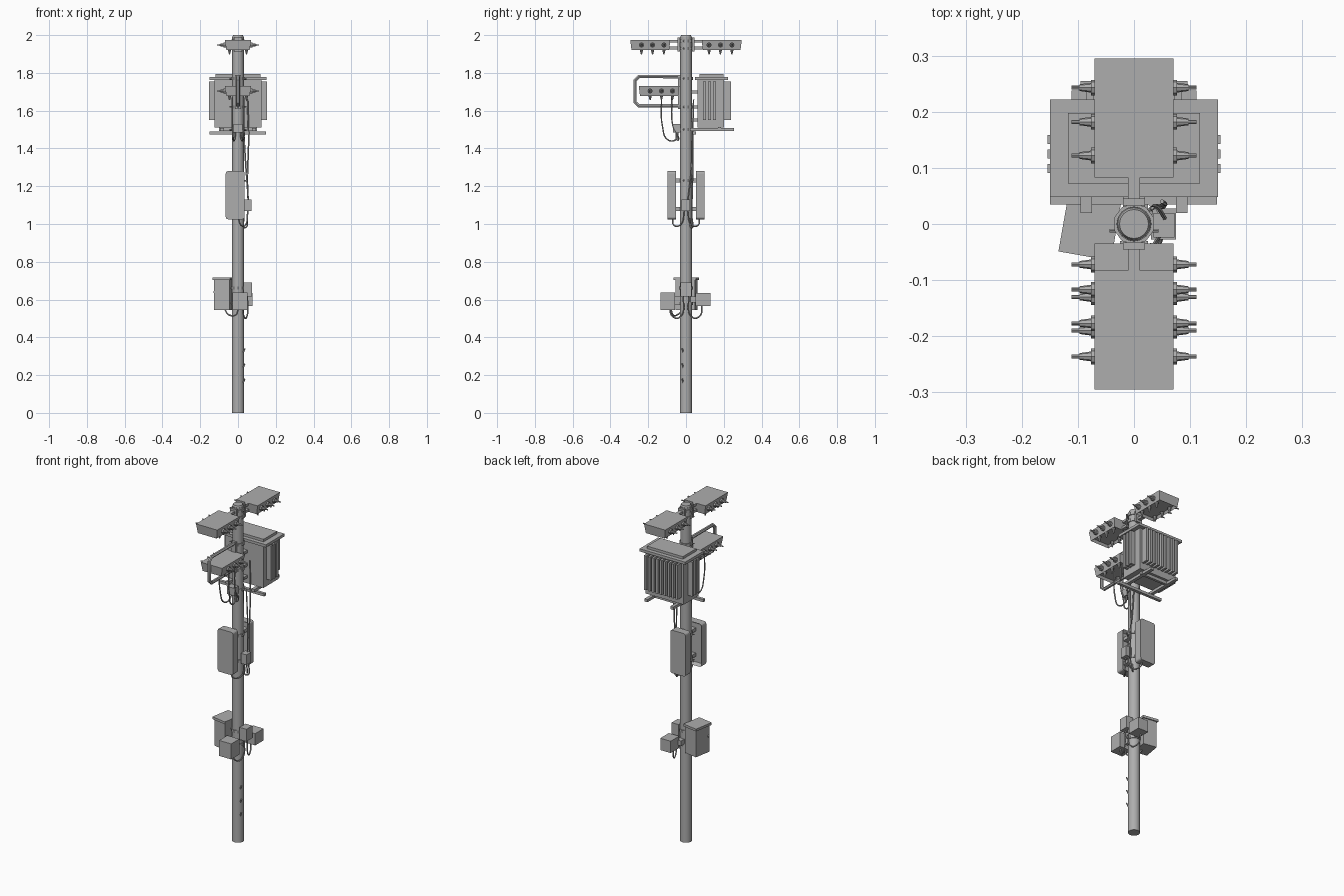
import bpy, bmesh, math
from mathutils import Vector, Matrix

cube = bpy.data.objects.get("Cube")
if cube:
    bpy.data.objects.remove(cube, do_unlink=True)

steel = bpy.data.materials.new("weathered_grey")
steel.use_nodes = True
GREY = (0.42, 0.42, 0.42, 1)
steel.diffuse_color = GREY
steel.node_tree.nodes["Principled BSDF"].inputs["Base Color"].default_value = GREY


def finish(name, mesh, smooth=False):
    mesh.materials.clear()
    mesh.materials.append(steel)
    if smooth:
        mesh.shade_smooth()
        mesh.set_sharp_from_angle(angle=math.radians(40))
    obj = bpy.data.objects.new(name, mesh)
    bpy.context.scene.collection.objects.link(obj)
    return obj


def box(name, x, y, z, turn=0, taper=1, bevel=0, recess=None):
    """Box from ranges; taper narrows the bottom, recess = (normal, rim, depth)."""
    bm = bmesh.new()
    bmesh.ops.create_cube(bm, size=1)
    size = Vector((x[1] - x[0], y[1] - y[0], z[1] - z[0]))
    mid = Vector((x[0] + x[1], y[0] + y[1], z[0] + z[1])) / 2
    for v in bm.verts:
        if v.co.z < 0:
            v.co.x *= taper
            v.co.y *= (1 + taper) / 2
        v.co = Vector(a * b for a, b in zip(v.co, size))
    if bevel:
        edges = [e for e in bm.edges
                 if abs((e.verts[0].co - e.verts[1].co).normalized().y) > 0.9]
        bmesh.ops.bevel(bm, geom=edges, offset=bevel, segments=3, profile=0.5, affect='EDGES')
    if recess:
        bm.normal_update()
        face = max(bm.faces, key=lambda f: f.normal.dot(Vector(recess[0])))
        bmesh.ops.inset_region(bm, faces=[face], thickness=recess[1], depth=0)
        bmesh.ops.translate(bm, verts=face.verts, vec=-Vector(recess[0]) * recess[2])
    bm.transform(Matrix.Translation(mid) @ Matrix.Rotation(math.radians(turn), 4, 'Z'))
    mesh = bpy.data.meshes.new(name)
    bm.to_mesh(mesh)
    bm.free()
    return finish(name, mesh)


def rod(name, start, end, r1, r2=None, sides=8, smooth=True):
    """Cylinder or cone between two points."""
    start, end = Vector(start), Vector(end)
    axis = end - start
    bm = bmesh.new()
    bmesh.ops.create_cone(bm, cap_ends=True, segments=sides, radius1=r1,
                          radius2=r1 if r2 is None else r2, depth=axis.length)
    bm.transform(Matrix.Translation((start + end) / 2)
                 @ axis.to_track_quat('Z', 'Y').to_matrix().to_4x4())
    mesh = bpy.data.meshes.new(name)
    bm.to_mesh(mesh)
    bm.free()
    return finish(name, mesh, smooth)


def cable(name, points, radius=0.004, straight=False):
    curve = bpy.data.curves.new(name, 'CURVE')
    curve.dimensions = '3D'
    curve.bevel_depth = radius
    curve.bevel_resolution = 1
    curve.resolution_u = 6
    curve.use_fill_caps = True
    spline = curve.splines.new('POLY' if straight else 'BEZIER')
    pts = spline.points if straight else spline.bezier_points
    pts.add(len(points) - 1)
    for p, co in zip(pts, points):
        if straight:
            p.co = (*co, 1)
        else:
            p.co = co
            p.handle_left_type = p.handle_right_type = 'AUTO'
    temp = bpy.data.objects.new("temp", curve)
    bpy.context.scene.collection.objects.link(temp)
    bpy.context.view_layer.update()
    mesh = bpy.data.meshes.new_from_object(
        temp.evaluated_get(bpy.context.evaluated_depsgraph_get()))
    bpy.data.objects.remove(temp, do_unlink=True)
    finish(name, mesh, True)


# Pole with its clamps and step pins
rod("pole", (0, 0, 0), (0, 0, 1.99), 0.033, 0.031, 16)
rod("pole_cap", (0, 0, 1.985), (0, 0, 2), 0.031, 0.026, 16)
for z in (1.97, 1.93, 1.77, 1.62, 1.5, 1.23, 1.08, 0.66, 0.58):
    rod("clamp", (0, 0, z - 0.008), (0, 0, z + 0.008), 0.037, sides=10, smooth=False)
    for s in (-1, 1):
        rod("clamp_bolt", (s * 0.03, -0.012, z), (s * 0.044, -0.012, z), 0.004, sides=6)
for z in (0.16, 0.24, 0.32):
    rod("step_pin", (0.028, -0.015, z), (0.036, -0.02, z + 0.02), 0.004, sides=6)


# Insulator boxes with side bushings and hanging cones
def insulator_box(y0, y1, z0, z1, rows):
    box("insulator_box", (-0.07, 0.07), (y0, y1), (z0, z1), taper=0.88,
        recess=((0, 0, -1), 0.01, 0.015))
    zc = (z0 + z1) / 2
    for y in rows:
        for s in (-1, 1):
            rod("bushing_base", (s * 0.06, y, zc), (s * 0.077, y, zc), 0.014)
            rod("bushing", (s * 0.075, y, zc), (s * 0.097, y, zc), 0.009, 0.006)
            rod("bushing_tip", (s * 0.095, y, zc), (s * 0.111, y, zc), 0.0035)
            rod("hanging_cone", (s * 0.045, y, z0 + 0.01), (s * 0.045, y, z0 - 0.022),
                0.011, 0.003)


insulator_box(0.083, 0.295, 1.92, 1.975, (0.122, 0.182, 0.243))
insulator_box(-0.295, -0.083, 1.92, 1.975, (-0.117, -0.177, -0.236))
insulator_box(-0.25, -0.035, 1.678, 1.73, (-0.072, -0.13, -0.19))
for s in (-1, 1):
    for z in (1.932, 1.968):
        box("top_bracket", (-0.011, 0.011), sorted((s * 0.03, s * 0.09)),
            (z - 0.007, z + 0.007))
    box("bracket_plate", (-0.02, 0.02), sorted((s * 0.033, s * 0.045)), (1.912, 1.988))

# Bent support frame around the lower insulator box
cable("support_frame", [(0, -0.03, 1.78), (0, -0.25, 1.78), (0, -0.27, 1.76),
                        (0, -0.27, 1.645), (0, -0.25, 1.626), (0, -0.03, 1.626)],
      0.01, True)
box("frame_plate", (-0.015, 0.015), (-0.043, -0.03), (1.61, 1.79))

# Transformer tank, lid, cooling fins
box("tank", (-0.125, 0.125), (0.06, 0.2), (1.51, 1.765))
box("tank_lid", (-0.15, 0.15), (0.048, 0.222), (1.762, 1.778))
box("raised_lid", (-0.118, 0.118), (0.072, 0.198), (1.775, 1.793))
for i in range(9):
    x = -0.104 + i * 0.026
    box("back_fin", (x - 0.007, x + 0.007), (0.195, 0.238), (1.55, 1.755))
for s in (-1, 1):
    for y in (0.099, 0.125, 0.151):
        box("side_fin", sorted((s * 0.12, s * 0.154)), (y - 0.008, y + 0.008), (1.55, 1.755))
    box("support_rail", sorted((s * 0.075, s * 0.095)), (0.02, 0.255), (1.492, 1.508))
box("tank_crossbar", (-0.15, 0.148), (0.035, 0.052), (1.475, 1.491))
box("rear_crossbar", (-0.1, 0.1), (0.17, 0.185), (1.492, 1.51))
box("junction_block", (-0.025, 0.025), (-0.07, -0.03), (1.485, 1.53))
for z in (1.55, 1.62, 1.7):
    box("tank_hanger", (-0.02, 0.02), (0.028, 0.062), (z - 0.008, z + 0.008))

# Flat antenna panels, open toward the pole
for s in (-1, 1):
    box("antenna_panel", (-0.065, 0.035), sorted((s * 0.052, s * 0.098)), (1.025, 1.28),
        bevel=0.012, recess=((0, -s, 0), 0.012, 0.02))
    for z in (1.08, 1.23):
        box("panel_bracket", (-0.015, 0.015), sorted((s * 0.03, s * 0.08)),
            (z - 0.01, z + 0.01))
box("splice_box", (0.035, 0.072), (-0.024, 0.02), (1.07, 1.13))

# Service cabinet and meter boxes
box("service_cabinet", (-0.118, -0.035), (-0.05, 0.055), (0.545, 0.705), turn=-10)
box("cabinet_lid", (-0.125, -0.03), (-0.058, 0.062), (0.703, 0.717), turn=-10)
rod("cabinet_latch", (-0.11, -0.03, 0.64), (-0.13, -0.032, 0.64), 0.006)
box("front_meter", (-0.03, 0.05), (-0.135, -0.058), (0.545, 0.637))
box("front_meter_mount", (-0.015, 0.015), (-0.065, -0.028), (0.57, 0.615))
box("side_meter", (0.03, 0.075), (-0.028, 0.028), (0.617, 0.69))
box("back_meter", (0.01, 0.078), (0.05, 0.13), (0.565, 0.635))
box("back_meter_mount", (-0.01, 0.025), (0.025, 0.06), (0.585, 0.615))

# Cables
for x, y in ((-0.03, -0.13), (0.03, -0.13), (0.03, -0.075)):
    cable("jumper_cable", [(x, y, 1.67), (x, y + 0.005, 1.52), (x * 0.8, y + 0.035, 1.445),
                           (x * 0.6, -0.05, 1.45), (x * 0.4, -0.045, 1.5)])
cable("down_cable", [(0.05, 0.04, 1.66), (0.056, 0.035, 1.45), (0.05, 0.035, 1.25),
                     (0.05, 0.03, 1.05), (0.035, 0.03, 0.98), (0.03, 0.02, 1.03)])
cable("second_down_cable", [(0.03, 0.035, 1.49), (0.042, 0.03, 1.3), (0.055, 0.01, 1.12)])
for s in (-1, 1):
    cable("panel_loop", [(0.0, s * 0.07, 1.04), (0.015, s * 0.065, 0.995),
                         (0.04, s * 0.03, 0.995), (0.052, s * 0.008, 1.08)])
    cable("meter_loop", [(0.025, s * 0.085, 0.57), (0.03, s * 0.075, 0.515),
                         (0.045, s * 0.035, 0.505), (0.05, s * 0.012, 0.63)])
cable("cabinet_loop", [(-0.07, -0.01, 0.55), (-0.05, -0.045, 0.52), (-0.01, -0.07, 0.52),
                       (0.0, -0.08, 0.56)])
